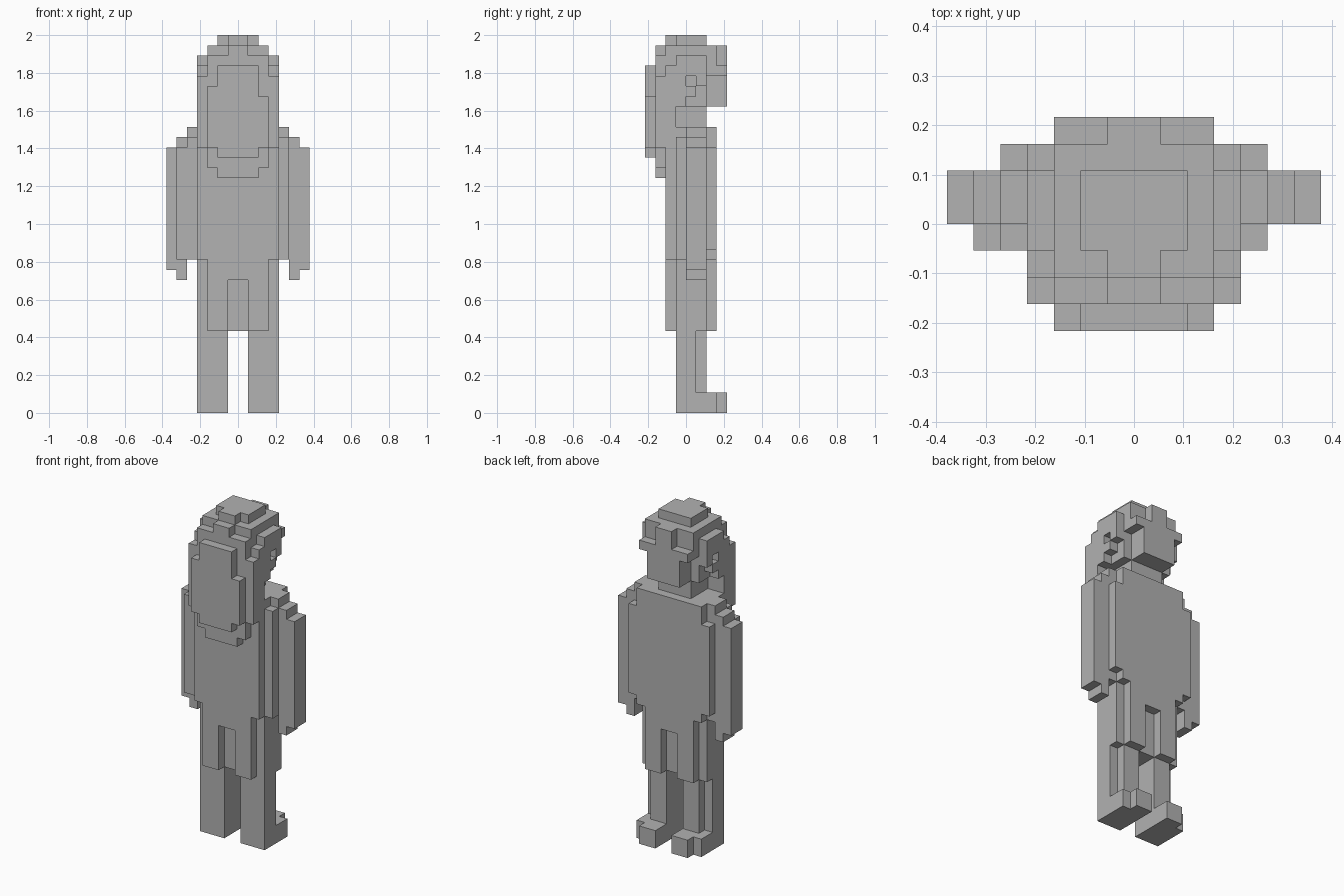
import bpy
import bmesh
import math
from mathutils import Vector

cube = bpy.data.objects.get("Cube")
if cube:
    bpy.data.objects.remove(cube)

U = 2 / 37  # one block

grey = bpy.data.materials.new("plain grey")
grey.use_nodes = True
tone = (0.445, 0.445, 0.445, 1)
grey.diffuse_color = tone
grey.node_tree.nodes["Principled BSDF"].inputs["Base Color"].default_value = tone

cells = {}  # block position -> part name


def fill(part, x, y, z, mirror=False):
    """Claim a box of blocks for a part, optionally on both sides."""
    for i in range(*x):
        for j in range(*y):
            for k in range(*z):
                cells.setdefault((i, j, k), part)
                if mirror:
                    cells.setdefault((-1 - i, j, k), part)


def carve(x, y, z):
    """Remove a box of blocks on both sides."""
    for i in range(*x):
        for j in range(*y):
            for k in range(*z):
                cells.pop((i, j, k), None)
                cells.pop((-1 - i, j, k), None)


# Legs and feet, stepped on the outer side
for name, x0, inner, outer in (("left", 1, (1, 3), (3, 4)),
                               ("right", -4, (-3, -1), (-4, -3))):
    fill(name + "_foot", inner, (-1, 4), (0, 2))
    fill(name + "_foot", outer, (-1, 3), (0, 2))
    fill(name + "_leg", inner, (-1, 2), (2, 8))
    fill(name + "_leg", outer, (-1, 1), (2, 8))

# Coat skirt with a slit on both faces
fill("coat_skirt", (0, 4), (-1, 2), (8, 15), True)
fill("coat_skirt", (1, 3), (-2, 3), (8, 15), True)
fill("coat_skirt", (0, 1), (-2, 3), (13, 15), True)

# Torso and shoulders
fill("torso", (0, 4), (-2, -1), (15, 27), True)
fill("torso", (0, 4), (-1, 3), (15, 28), True)
fill("torso", (4, 5), (-1, 0), (15, 27), True)
fill("torso", (4, 5), (0, 2), (15, 28), True)
fill("torso", (4, 5), (2, 3), (16, 26), True)

# Arms, the right one with an extra fold on its front
for name, a, b in (("left_arm", (5, 6), (6, 7)), ("right_arm", (-6, -5), (-7, -6))):
    fill(name, a, (0, 2), (13, 27))
    fill(name, b, (0, 2), (14, 26))
fill("right_arm", (-6, -5), (-1, 0), (15, 26))

# Neck and face
fill("neck", (0, 2), (-1, 2), (28, 30), True)
fill("face", (0, 2), (2, 4), (30, 34), True)
fill("head", (0, 3), (-2, 2), (30, 35), True)

# Hair crown in shrinking layers
fill("hair", (0, 1), (-2, 2), (36, 37), True)
fill("hair", (1, 2), (-1, 2), (36, 37), True)
fill("hair", (0, 1), (-3, 4), (35, 36), True)
fill("hair", (1, 3), (-2, 3), (35, 36), True)
fill("hair", (0, 3), (-3, 3), (34, 35), True)
fill("hair", (0, 1), (3, 4), (34, 35), True)
fill("hair", (3, 4), (-1, 2), (33, 35), True)

# Fringe and temples
fill("hair", (0, 3), (2, 4), (33, 34), True)
fill("hair", (2, 3), (2, 3), (34, 35), True)
fill("hair", (3, 4), (1, 2), (32, 33), True)
fill("hair", (3, 4), (0, 2), (31, 33), True)
fill("hair", (3, 4), (-1, 0), (30, 33), True)
carve((3, 4), (0, 1), (32, 33))
carve((3, 4), (1, 2), (31, 32))

# Long hair hanging down
fill("long_hair", (0, 3), (-3, -1), (26, 34), True)
fill("long_hair", (3, 4), (-3, -2), (26, 33), True)
fill("long_hair", (3, 4), (-2, -1), (26, 34), True)
fill("long_hair", (2, 3), (-3, -2), (24, 26), True)
fill("long_hair", (0, 2), (-3, -2), (23, 26), True)
fill("long_hair", (0, 2), (-4, -3), (25, 34), True)
fill("long_hair", (2, 3), (-4, -3), (26, 31))
fill("long_hair", (-3, -2), (-4, -3), (26, 32))


def build(part):
    """Make a mesh from the outward faces of a part's blocks."""
    bm = bmesh.new()
    for cell in [c for c, p in cells.items() if p == part]:
        for axis in range(3):
            for side in (0, 1):
                step = Vector((0, 0, 0))
                step[axis] = 2 * side - 1
                if tuple(int(v) for v in Vector(cell) + step) in cells:
                    continue
                u, v = (axis + 1) % 3, (axis + 2) % 3
                loop = []
                for du, dv in ((0, 0), (1, 0), (1, 1), (0, 1)):
                    p = Vector(cell)
                    p[axis] += side
                    p[u] += du
                    p[v] += dv
                    loop.append(bm.verts.new(p * U))
                bm.faces.new(loop if side else loop[::-1])
    bmesh.ops.remove_doubles(bm, verts=bm.verts, dist=U / 100)
    bmesh.ops.dissolve_limit(bm, angle_limit=math.radians(1),
                             verts=bm.verts, edges=bm.edges)
    mesh = bpy.data.meshes.new(part)
    bm.to_mesh(mesh)
    bm.free()
    mesh.materials.append(grey)
    bpy.context.collection.objects.link(bpy.data.objects.new(part, mesh))


for part in sorted(set(cells.values())):
    build(part)
